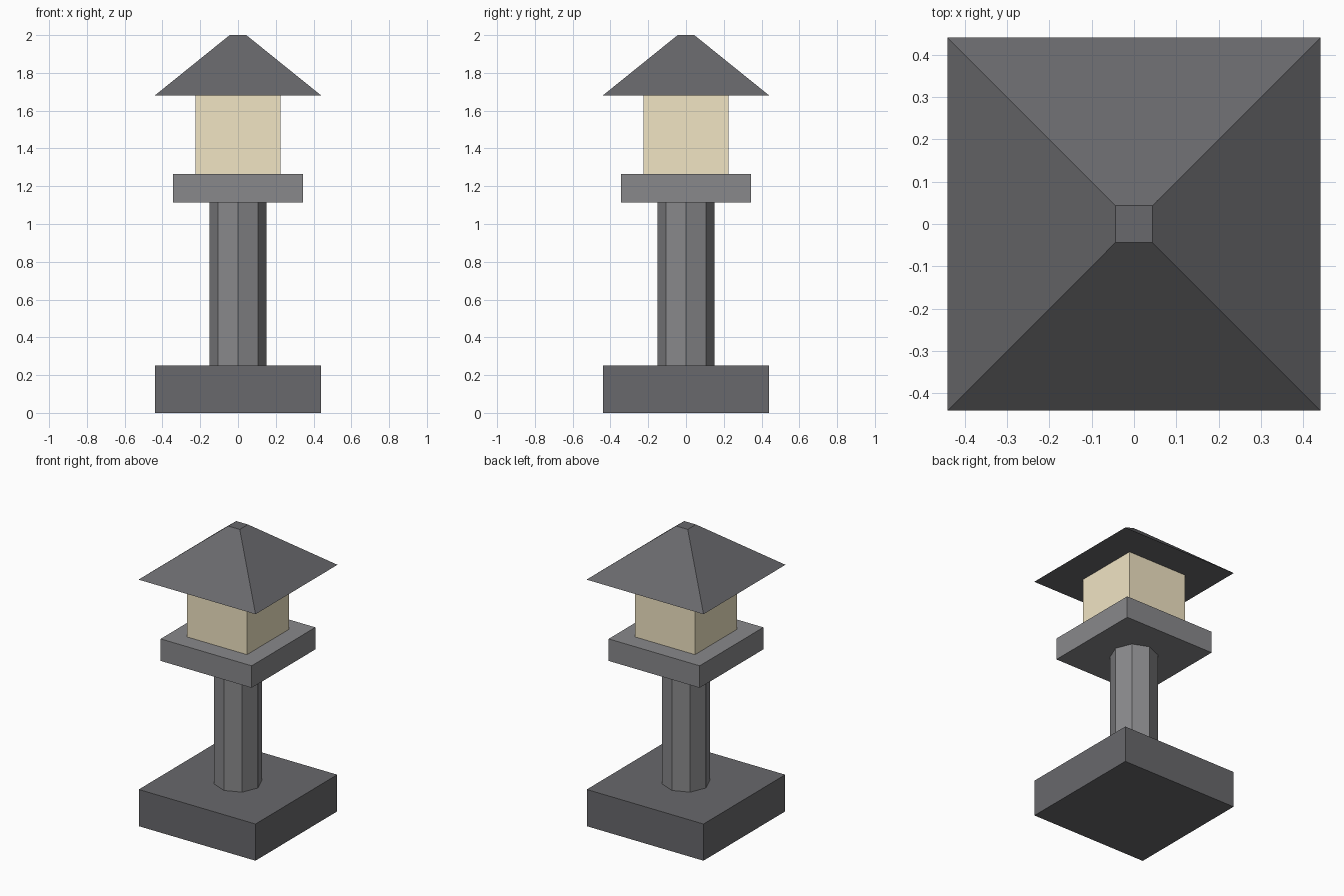
import bpy
import math

if "Cube" in bpy.data.objects:
    bpy.data.objects.remove(bpy.data.objects["Cube"])


def material(name, rgb):
    mat = bpy.data.materials.new(name)
    mat.diffuse_color = (*rgb, 1.0)
    mat.use_nodes = True
    mat.node_tree.nodes["Principled BSDF"].inputs["Base Color"].default_value = mat.diffuse_color
    return mat


dark_stone = material("dark_stone", (0.14, 0.14, 0.15))
stone = material("stone", (0.25, 0.25, 0.26))
paper = material("warm_paper", (0.88, 0.78, 0.55))


def prism(name, sides, r_bottom, r_top, z0, z1, mat, turn=0.0):
    """Capped prism or frustum standing between heights z0 and z1."""
    bpy.ops.mesh.primitive_cone_add(
        vertices=sides, radius1=r_bottom, radius2=r_top, depth=z1 - z0,
        location=(0, 0, (z0 + z1) / 2), rotation=(0, 0, turn))
    bpy.ops.object.transform_apply(location=False, rotation=True, scale=True)
    obj = bpy.context.object
    obj.name = name
    obj.data.materials.append(mat)
    return obj


def square(name, half_bottom, half_top, z0, z1, mat):
    """Four-sided frustum sized by its half widths."""
    k = math.sqrt(2)
    return prism(name, 4, half_bottom * k, half_top * k, z0, z1, mat, math.pi / 4)


# Square foot and octagonal post with corners on the axes
square("base", 0.44, 0.44, 0.0, 0.25, dark_stone)
prism("post", 8, 0.15, 0.15, 0.25, 1.115, stone)

# Platform carrying the glowing light box
square("platform", 0.343, 0.343, 1.115, 1.265, stone)
square("light_box", 0.226, 0.226, 1.265, 1.68, paper)

# Pyramid roof with a small flat top
square("roof", 0.441, 0.044, 1.68, 2.0, dark_stone)
